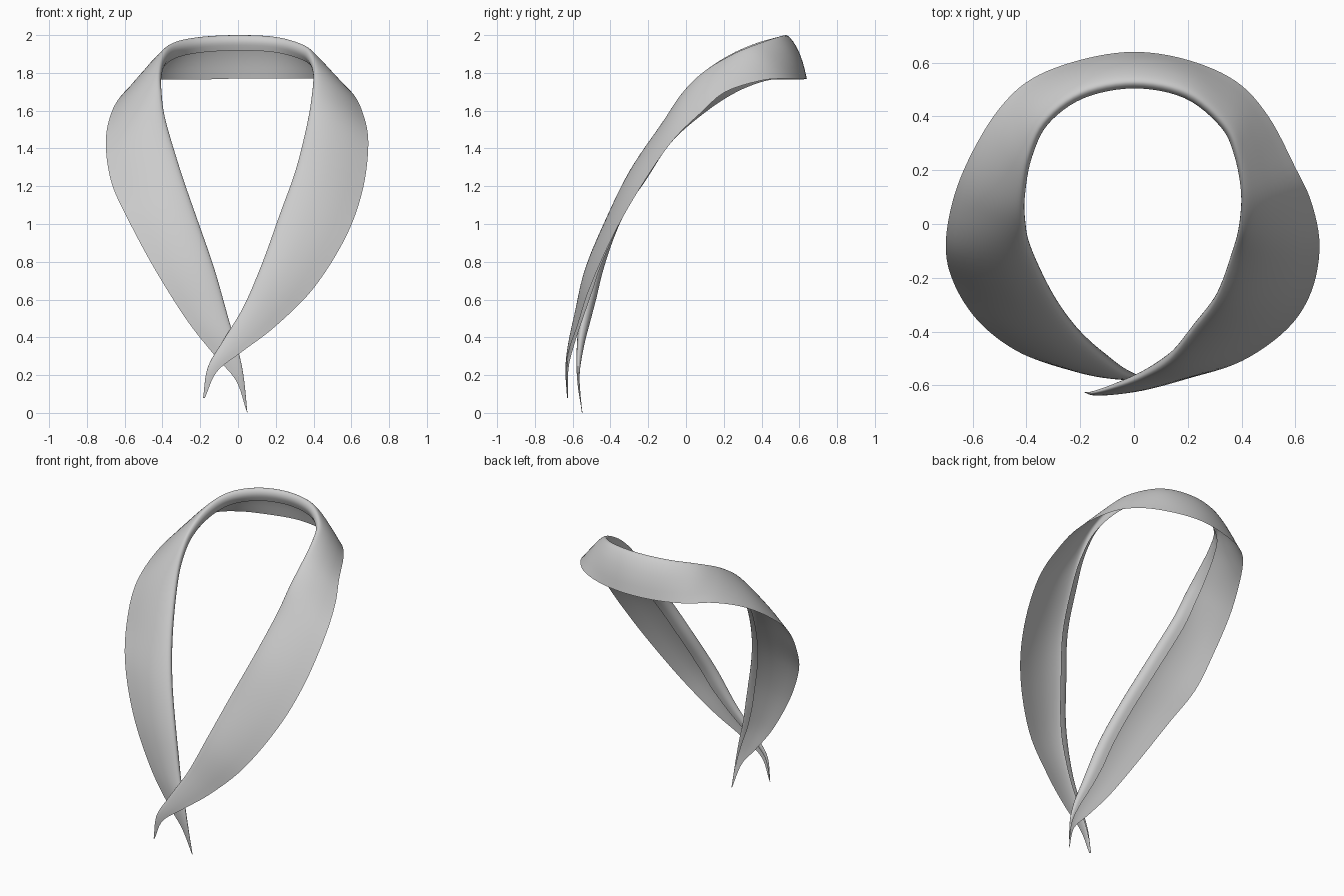
import bpy
from mathutils import Vector

cube = bpy.data.objects.get("Cube")
if cube:
    bpy.data.objects.remove(cube, do_unlink=True)

# Stations along the band: (fold crest point, outer hem point), tip first
right_half = [
    ((.05, -.55, 0), (.045, -.552, .01)),
    ((.03, -.57, .19), (-.01, -.575, .17)),
    ((0, -.57, .33), (-.12, -.565, .30)),
    ((-.05, -.55, .49), (-.27, -.535, .49)),
    ((-.13, -.49, .77), (-.44, -.47, .76)),
    ((-.22, -.40, 1.03), (-.58, -.36, 1.02)),
    ((-.31, -.27, 1.29), (-.67, -.22, 1.22)),
    ((-.39, -.10, 1.56), (-.70, -.08, 1.43)),
    ((-.415, 0, 1.71), (-.67, .10, 1.59)),
    ((-.42, .10, 1.81), (-.60, .27, 1.70)),
    ((-.40, .24, 1.90), (-.50, .43, 1.76)),
    ((-.34, .38, 1.96), (-.38, .54, 1.765)),
    ((-.20, .49, 1.99), (-.20, .61, 1.765)),
]
left_half = [
    ((-.185, -.625, .08), (-.175, -.63, .08)),
    ((-.16, -.63, .24), (-.11, -.637, .22)),
    ((-.08, -.61, .38), (.03, -.62, .33)),
    ((.03, -.57, .56), (.20, -.575, .46)),
    ((.13, -.51, .79), (.40, -.51, .66)),
    ((.22, -.40, 1.04), (.57, -.39, .93)),
    ((.31, -.28, 1.29), (.66, -.25, 1.18)),
    ((.37, -.12, 1.53), (.69, -.08, 1.43)),
    ((.40, -.02, 1.69), (.66, .08, 1.59)),
    ((.41, .10, 1.81), (.60, .21, 1.70)),
    ((.39, .25, 1.90), (.50, .40, 1.76)),
    ((.34, .37, 1.95), (.38, .53, 1.77)),
    ((.20, .49, 1.99), (.20, .61, 1.77)),
]
back_centre = ((0, .53, 2.0), (0, .64, 1.77))

# Cross-section: (distance towards the hem, height off the band), per unit width
section = [(.27, -.18), (.10, -.16), (.01, -.09), (0, 0),
           (.12, .06), (.35, .09), (.65, .07), (1, 0)]


def smooth_path(points, steps):
    """Catmull-Rom curve passing through every point."""
    pts = [Vector(p) for p in points]
    pts = [pts[0] * 2 - pts[1]] + pts + [pts[-1] * 2 - pts[-2]]
    path = []
    for a, b, c, d in zip(pts, pts[1:], pts[2:], pts[3:]):
        for i in range(steps):
            t = i / steps
            path.append(b + (c - a) * (t / 2)
                        + (a * 2 - b * 5 + c * 4 - d) * (t * t / 2)
                        + (b * 3 - a - c * 3 + d) * (t ** 3 / 2))
    path.append(pts[-2])
    return path


def sweep_band(name, stations, profile, material):
    """Sweep the profile along the strip between crest and hem."""
    crest = smooth_path([s[0] for s in stations], 6)
    hem = smooth_path([s[1] for s in stations], 6)
    profile = smooth_path(profile, 3)
    last = len(crest) - 1
    verts, faces = [], []
    for i in range(last + 1):
        lo, hi = max(i - 1, 0), min(i + 1, last)
        along = (crest[hi] + hem[hi]) - (crest[lo] + hem[lo])
        across = hem[i] - crest[i]
        width = across.length
        normal = along.cross(across).normalized()
        roll = min(width, .27) / width
        for u, n in profile:
            scale = roll if n < 0 else 1
            verts.append(crest[i] + across * (u * scale)
                         + normal * (n * scale * width))
    cols = len(profile)
    for i in range(last):
        for j in range(cols - 1):
            k = i * cols + j
            faces.append((k, k + cols, k + cols + 1, k + 1))
    mesh = bpy.data.meshes.new(name)
    mesh.from_pydata(verts, [], faces)
    mesh.materials.append(material)
    mesh.shade_smooth()
    # Face the outside of the band outwards
    back = max(mesh.polygons, key=lambda p: p.center.y)
    if back.normal.y < 0:
        mesh.flip_normals()
    obj = bpy.data.objects.new(name, mesh)
    bpy.context.collection.objects.link(obj)
    return obj


fabric = bpy.data.materials.new("light_grey_fabric")
fabric.use_nodes = True
colour = (.6, .6, .6, 1)
fabric.diffuse_color = colour
fabric.node_tree.nodes["Principled BSDF"].inputs["Base Color"].default_value = colour

# One continuous folded collar, from the right tip round the neck to the left tip
sweep_band("collar", right_half + [back_centre] + left_half[::-1], section, fabric)
